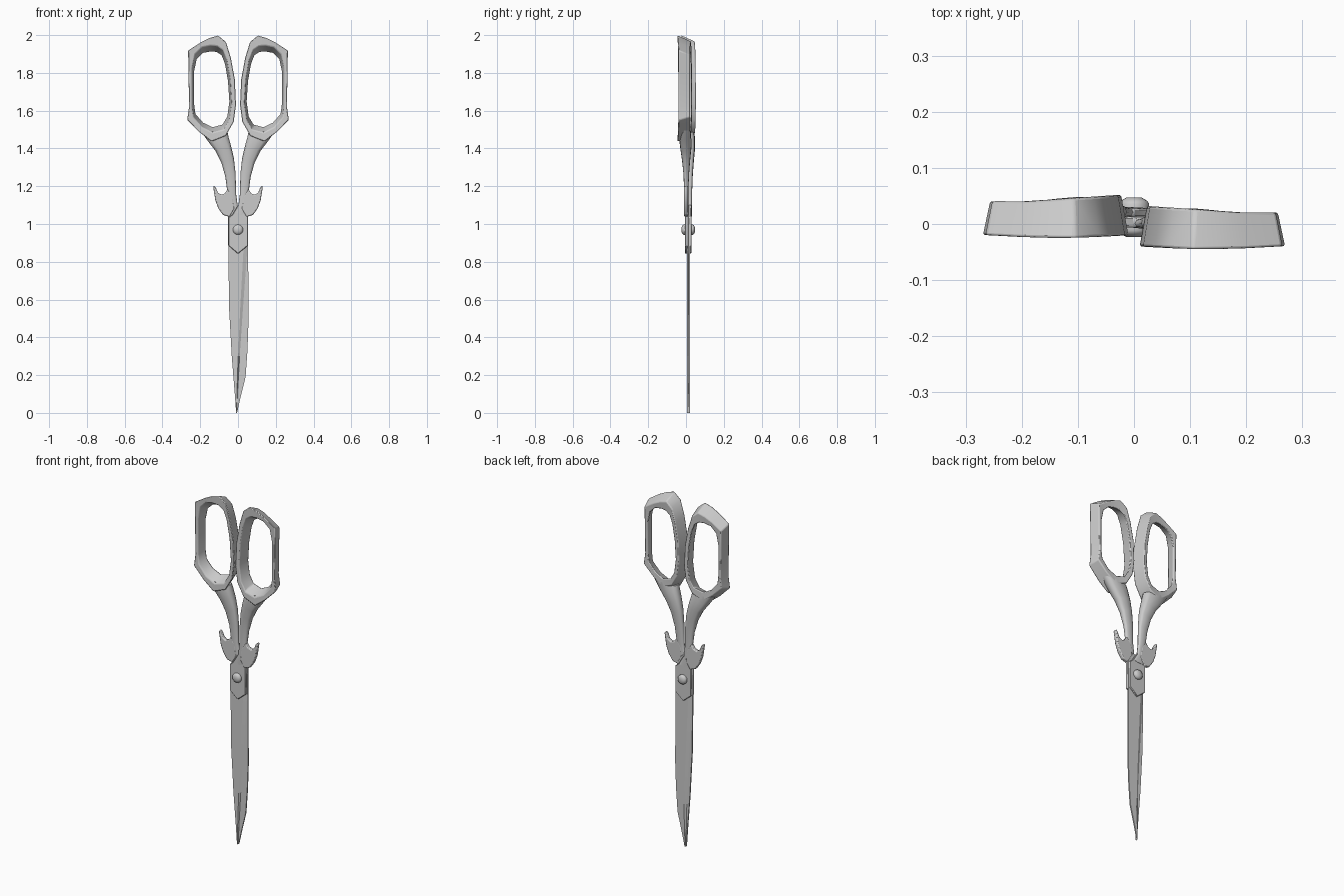
import bpy, bmesh, math

if "Cube" in bpy.data.objects:
    bpy.data.objects.remove(bpy.data.objects["Cube"])


def finish(bm, name, bevel=0.0, segs=2, angle=38):
    bmesh.ops.recalc_face_normals(bm, faces=bm.faces)
    me = bpy.data.meshes.new(name)
    bm.to_mesh(me)
    bm.free()
    ob = bpy.data.objects.new(name, me)
    bpy.context.collection.objects.link(ob)
    bpy.ops.object.select_all(action='DESELECT')
    ob.select_set(True)
    bpy.context.view_layer.objects.active = ob
    if bevel:
        m = ob.modifiers.new("bevel", 'BEVEL')
        m.width, m.segments = bevel, segs
        m.limit_method, m.angle_limit = 'ANGLE', math.radians(40)
    bpy.ops.object.shade_smooth_by_angle(angle=math.radians(angle))
    return ob


def loft(name, sections, closed=False, **kw):
    """Skin a list of equal-length point loops."""
    bm = bmesh.new()
    rows = [[bm.verts.new(p) for p in s] for s in sections]
    n, k = len(rows), len(rows[0])
    for i in range(n if closed else n - 1):
        a, b = rows[i], rows[(i + 1) % n]
        for j in range(k):
            bm.faces.new((a[j], a[(j + 1) % k], b[(j + 1) % k], b[j]))
    if not closed:
        bm.faces.new(rows[0])
        bm.faces.new(rows[-1])
    return finish(bm, name, **kw)


def plate(name, profile, y0, y1, **kw):
    """Extrude an x/z outline along y."""
    return loft(name, [[(x, y, z) for x, z in profile] for y in (y0, y1)], **kw)


# finger ring: outer x, outer z, inner x, inner z on the front rim
RING = [(.105, 2.0, .11, 1.943), (.15, 1.987, .145, 1.946), (.20, 1.962, .19, 1.937),
        (.265, 1.92, .228, 1.90), (.263, 1.80, .243, 1.83), (.26, 1.62, .243, 1.62),
        (.27, 1.55, .236, 1.565), (.205, 1.485, .19, 1.512), (.14, 1.435, .135, 1.484),
        (.065, 1.465, .075, 1.50), (.022, 1.54, .046, 1.55), (.010, 1.63, .034, 1.64),
        (.016, 1.765, .042, 1.765), (.037, 1.88, .06, 1.87), (.063, 1.965, .08, 1.922)]
CX, CZ = .14, 1.70

# shank: left x, left z, right x, right z, front y, back y
SHANK = [(.055, 1.485, .20, 1.495, -.036, .024), (.05, 1.46, .16, 1.44, -.036, .028),
         (.036, 1.41, .118, 1.385, -.030, .028), (.022, 1.35, .088, 1.325, -.021, .022),
         (.013, 1.27, .067, 1.25, -.013, .016), (.010, 1.16, .055, 1.16, -.010, .012),
         (.002, 1.10, .055, 1.09, -.009, .011), (-.03, 1.05, .05, 1.04, -.006, .010)]

HOOK = [(.045, 1.038), (.08, 1.048), (.105, 1.085), (.12, 1.125), (.131, 1.195), (.127, 1.204),
        (.116, 1.19), (.107, 1.167), (.09, 1.155), (.07, 1.162), (.055, 1.185), (.025, 1.14), (.02, 1.08)]

TANG = [(.052, 1.045), (.02, 1.10), (0, 1.10), (-.03, 1.05), (-.05, 1.035), (-.05, .885), (0, .842), (.052, .885)]

for s, dy, side in ((1, 0, "front"), (-1, .02, "back")):
    # tapered finger ring
    secs = []
    for ox, oz, ix, iz in RING:
        yb = .021 + .012 * max(0, 1 - ox / .2)
        yf = -.040 - .005 * math.sin(math.pi * min(ox / .27, 1))
        sec = [(ox, yf, oz), (CX + (ox - CX) * .90, yb, CZ + (oz - CZ) * .89),
               (CX + (ix - CX) * .88, yb - .003, CZ + (iz - CZ) * .86), (ix, yf + .002, iz)]
        secs.append([(s * x, y + dy, z) for x, y, z in sec])
    loft(side + "_finger_ring", secs, closed=True, bevel=.005)

    # curved shank with rounded section
    secs = []
    for lx, lz, rx, rz, y0, y1 in SHANK:
        sec = []
        for i in range(12):
            a = 2 * math.pi * i / 12
            c, d = math.cos(a), math.sin(a)
            c = math.copysign(abs(c) ** .7, c)
            d = math.copysign(abs(d) ** .7, d)
            t = (c + 1) / 2
            sec.append((s * (lx + (rx - lx) * t), dy + (y0 + y1) / 2 + d * (y1 - y0) / 2, lz + (rz - lz) * t))
        secs.append(sec)
    loft(side + "_shank", secs, angle=50)

    # curled leaf hook
    plate(side + "_hook", [(s * x, z) for x, z in HOOK], -.010 + dy, .012 + dy, bevel=.005)

    # pointed pivot plate
    ya, yb = (-.006, .0125) if s > 0 else (.0125, .028)
    plate(side + "_pivot_plate", [(s * x, z) for x, z in TANG], ya, yb, bevel=.003, segs=1)

# blades: z, spine x, cutting edge x
BLADES = {
    "front_blade": (.005, [(1.0, -.05, .05), (.85, -.051, .048), (.55, -.047, .026), (.3, -.033, .009),
                           (.1, -.017, -.003), (0, -.010, -.007)]),
    "back_blade": (.020, [(1.0, .052, -.048), (.85, .054, -.047), (.47, .055, -.025), (.33, .05, -.018),
                          (.19, .04, -.012), (.08, .013, -.010), (0, -.005, -.009)])}
for name, (yo, rows) in BLADES.items():
    loft(name, [[(sp, yo, z), (sp, .0125, z), (ed, .0125, z), (ed + (sp - ed) * .2, yo, z)]
                for z, sp, ed in rows], angle=20)

# domed pivot screw
loft("pivot_screw", [[(r * math.cos(i * math.pi / 8), y, .97 + r * math.sin(i * math.pi / 8)) for i in range(16)]
                     for y, r in ((-.023, .014), (-.017, .024), (-.012, .027), (-.004, .027),
                                  (.026, .027), (.036, .027), (.041, .024), (.047, .014))])
